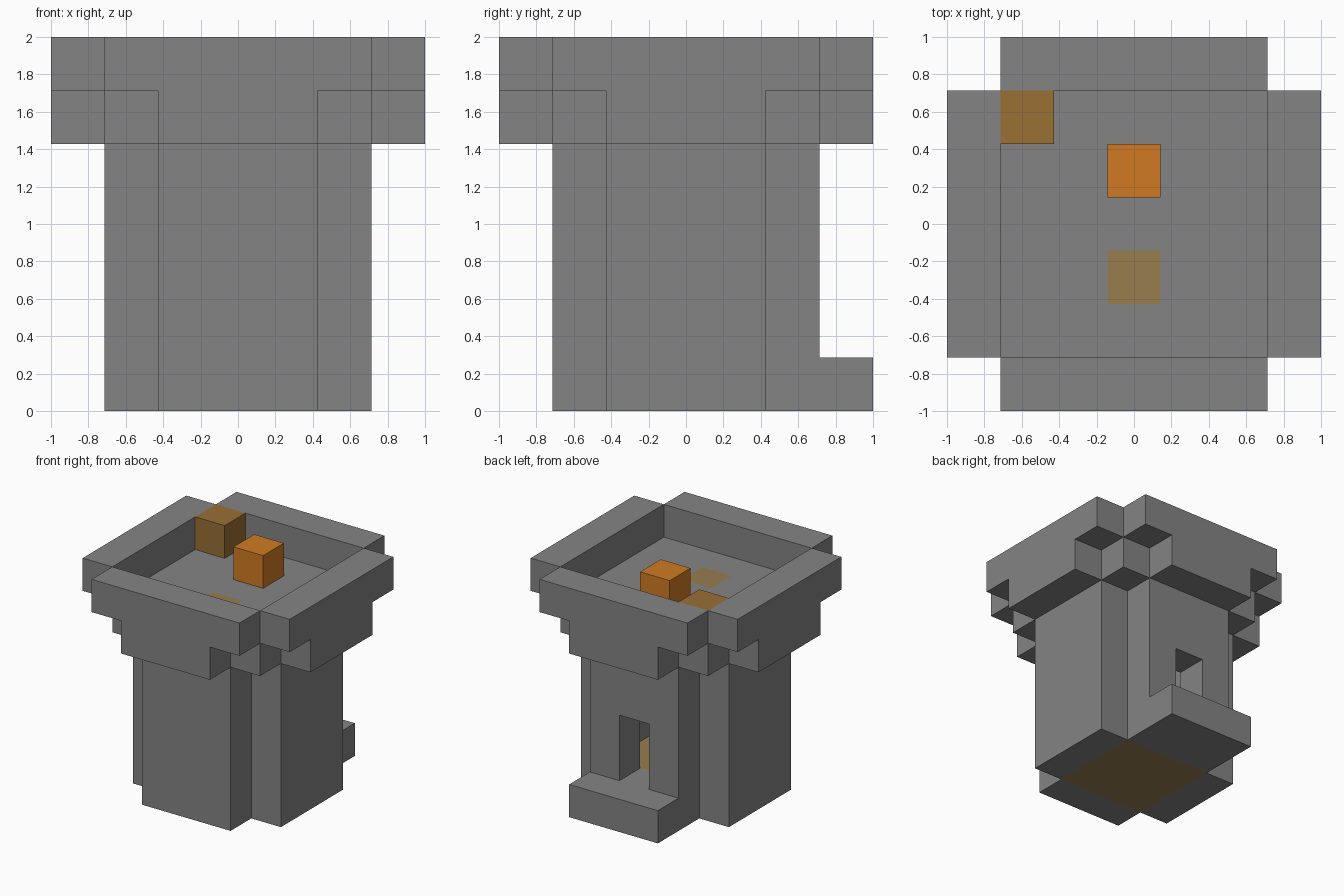
import bpy
import bmesh
from mathutils import Vector

U = 2 / 7  # one block of the model

old = bpy.data.objects.get("Cube")
if old:
    bpy.data.objects.remove(old, do_unlink=True)


def material(name, rgb):
    mat = bpy.data.materials.new(name)
    mat.use_nodes = True
    colour = (*rgb, 1)
    mat.diffuse_color = colour
    mat.node_tree.nodes["Principled BSDF"].inputs["Base Color"].default_value = colour
    return mat


stone = material("stone_grey", (0.231, 0.231, 0.231))
timber = material("light_timber", (0.314, 0.205, 0.078))
crate = material("brown_wood", (0.319, 0.162, 0.034))
flame = material("orange", (0.63, 0.195, 0.017))


def add_object(name, bm, *mats):
    bmesh.ops.recalc_face_normals(bm, faces=bm.faces)
    mesh = bpy.data.meshes.new(name)
    bm.to_mesh(mesh)
    bm.free()
    for mat in mats:
        mesh.materials.append(mat)
    obj = bpy.data.objects.new(name, mesh)
    bpy.context.collection.objects.link(obj)
    return obj


def box(name, low, high, mat=stone):
    """Box between two corners, measured in blocks."""
    low, high = Vector(low), Vector(high)
    bm = bmesh.new()
    bmesh.ops.create_cube(bm, size=1)
    for v in bm.verts:
        v.co = Vector([(l + h) / 2 + c * (h - l) for l, h, c in zip(low, high, v.co)]) * U
    return add_object(name, bm, mat)


# Tower walls, leaving the four corners notched
box("front_wall", (-1.5, -2.5, 0), (1.5, -1.5, 5))
box("left_wall", (1.5, -1.5, 0), (2.5, 1.5, 5))
box("right_wall", (-2.5, -1.5, 0), (-1.5, 1.5, 5))

# Back wall around the doorway, with the doorstep outside
box("back_sill", (-1.5, 1.5, 0), (1.5, 2.5, 1))
box("left_door_jamb", (0.5, 1.5, 1), (1.5, 2.5, 3))
box("right_door_jamb", (-1.5, 1.5, 1), (-0.5, 2.5, 3))
box("door_lintel", (-1.5, 1.5, 3), (1.5, 2.5, 5))
box("doorstep", (-1.5, 2.5, 0), (1.5, 3.5, 1))

# Timber floor inside
box("floor", (-1.5, -1.5, 0), (1.5, 1.5, 1), timber)

# Roof deck with a timber hatch
bm = bmesh.new()
bmesh.ops.create_grid(bm, x_segments=5, y_segments=5, size=2.5)
grown = bmesh.ops.extrude_face_region(bm, geom=bm.faces[:], use_keep_orig=True)
bmesh.ops.translate(bm, vec=(0, 0, 1),
                    verts=[g for g in grown["geom"] if isinstance(g, bmesh.types.BMVert)])
for face in bm.faces:
    centre = face.calc_center_median()
    face.material_index = int(abs(centre.x) < 0.4 and abs(centre.y + 1) < 0.4)
for v in bm.verts:
    v.co = (v.co + Vector((0, 0, 5))) * U
add_object("roof_deck", bm, stone, timber)

# Brackets and parapets on each side
for side, s in (("front", -1), ("back", 1)):
    near, far = sorted((2.5 * s, 3.5 * s))
    box(side + "_bracket", (-1.5, near, 5), (1.5, far, 6))
    box(side + "_parapet", (-2.5, near, 6), (2.5, far, 7))
for side, s in (("right", -1), ("left", 1)):
    near, far = sorted((2.5 * s, 3.5 * s))
    box(side + "_bracket", (near, -1.5, 5), (far, 1.5, 6))
    box(side + "_parapet", (near, -2.5, 6), (far, 2.5, 7))

# Blocks standing on the deck
box("corner_crate", (-2.5, 1.5, 6), (-1.5, 2.5, 7), crate)
box("beacon", (-0.5, 0.5, 6), (0.5, 1.5, 7), flame)
